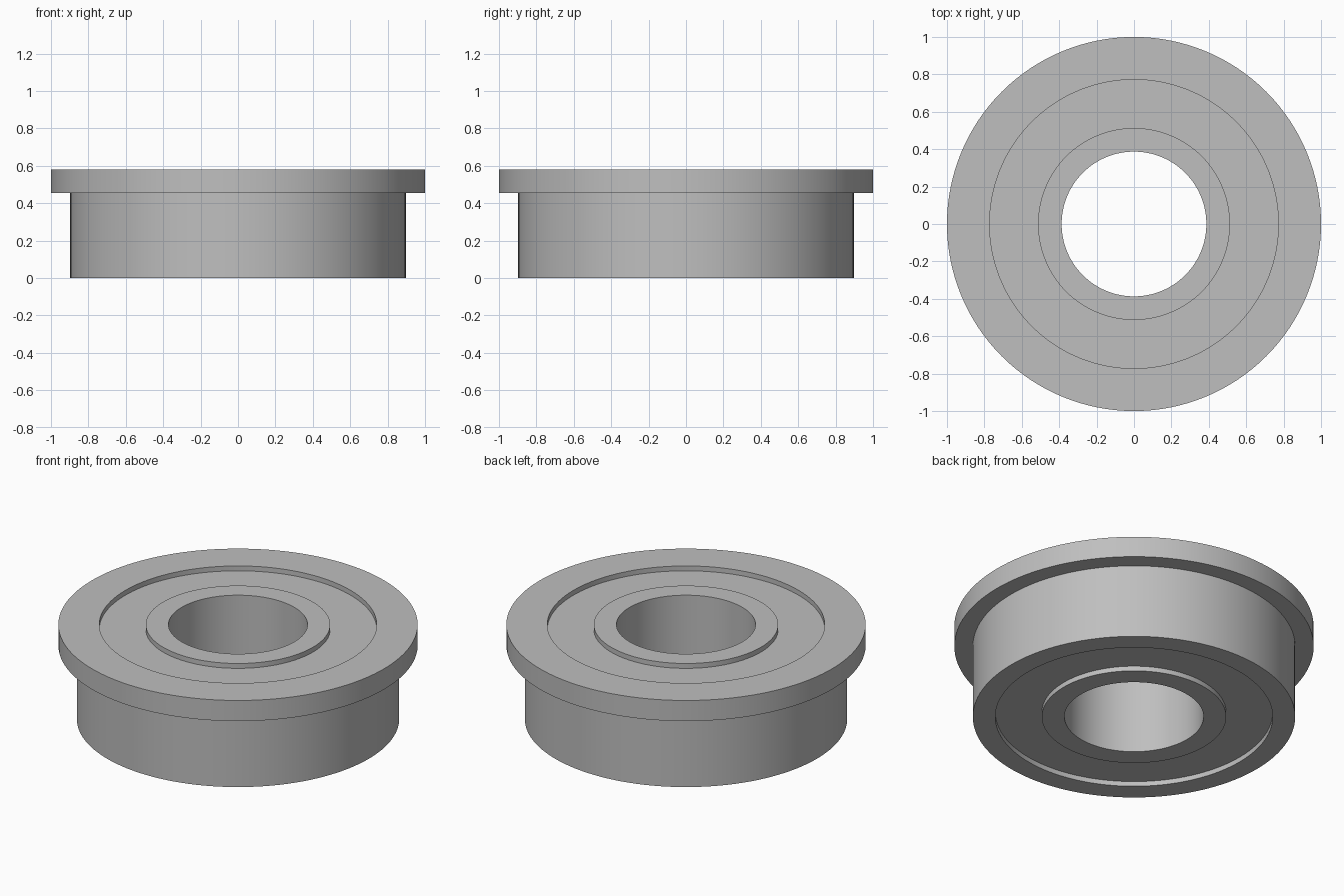
import bpy
import bmesh
import math

SEGMENTS = 128
HEIGHT = 0.58
FLANGE_BOTTOM = 0.453
RECESS = 0.03
BORE_R, INNER_R, OUTER_R, BODY_R, FLANGE_R = 0.387, 0.513, 0.772, 0.897, 1.0

cube = bpy.data.objects.get("Cube")
if cube:
    bpy.data.objects.remove(cube, do_unlink=True)

# Plain steel grey for every part
steel = bpy.data.materials.new("steel_grey")
steel.use_nodes = True
colour = (0.52, 0.52, 0.52, 1)
steel.diffuse_color = colour
steel.node_tree.nodes["Principled BSDF"].inputs["Base Color"].default_value = colour


def lathe(name, profile):
    """Revolve a closed (radius, z) profile around the z axis."""
    bm = bmesh.new()
    rings = []
    for i in range(SEGMENTS):
        a = 2 * math.pi * i / SEGMENTS
        rings.append([bm.verts.new((r * math.cos(a), r * math.sin(a), z)) for r, z in profile])
    count = len(profile)
    for i, ring in enumerate(rings):
        following = rings[(i + 1) % SEGMENTS]
        for j in range(count):
            k = (j + 1) % count
            bm.faces.new((ring[j], following[j], following[k], ring[k]))
    bmesh.ops.recalc_face_normals(bm, faces=bm.faces)
    mesh = bpy.data.meshes.new(name)
    bm.to_mesh(mesh)
    bm.free()
    mesh.materials.append(steel)
    obj = bpy.data.objects.new(name, mesh)
    bpy.context.collection.objects.link(obj)
    bpy.ops.object.select_all(action="DESELECT")
    obj.select_set(True)
    bpy.context.view_layer.objects.active = obj
    bpy.ops.object.shade_smooth_by_angle(angle=math.radians(30))
    return obj


def band(r_in, r_out, z_low, z_high):
    return [(r_in, z_low), (r_out, z_low), (r_out, z_high), (r_in, z_high)]


# Outer ring with its flange at the top
lathe("outer_ring", [
    (OUTER_R, 0), (BODY_R, 0), (BODY_R, FLANGE_BOTTOM),
    (FLANGE_R, FLANGE_BOTTOM), (FLANGE_R, HEIGHT), (OUTER_R, HEIGHT),
])

# Inner ring around the through bore
lathe("inner_ring", band(BORE_R, INNER_R, 0, HEIGHT))

# Shield between the rings, recessed on both faces
lathe("shield", band(INNER_R, OUTER_R, RECESS, HEIGHT - RECESS))
